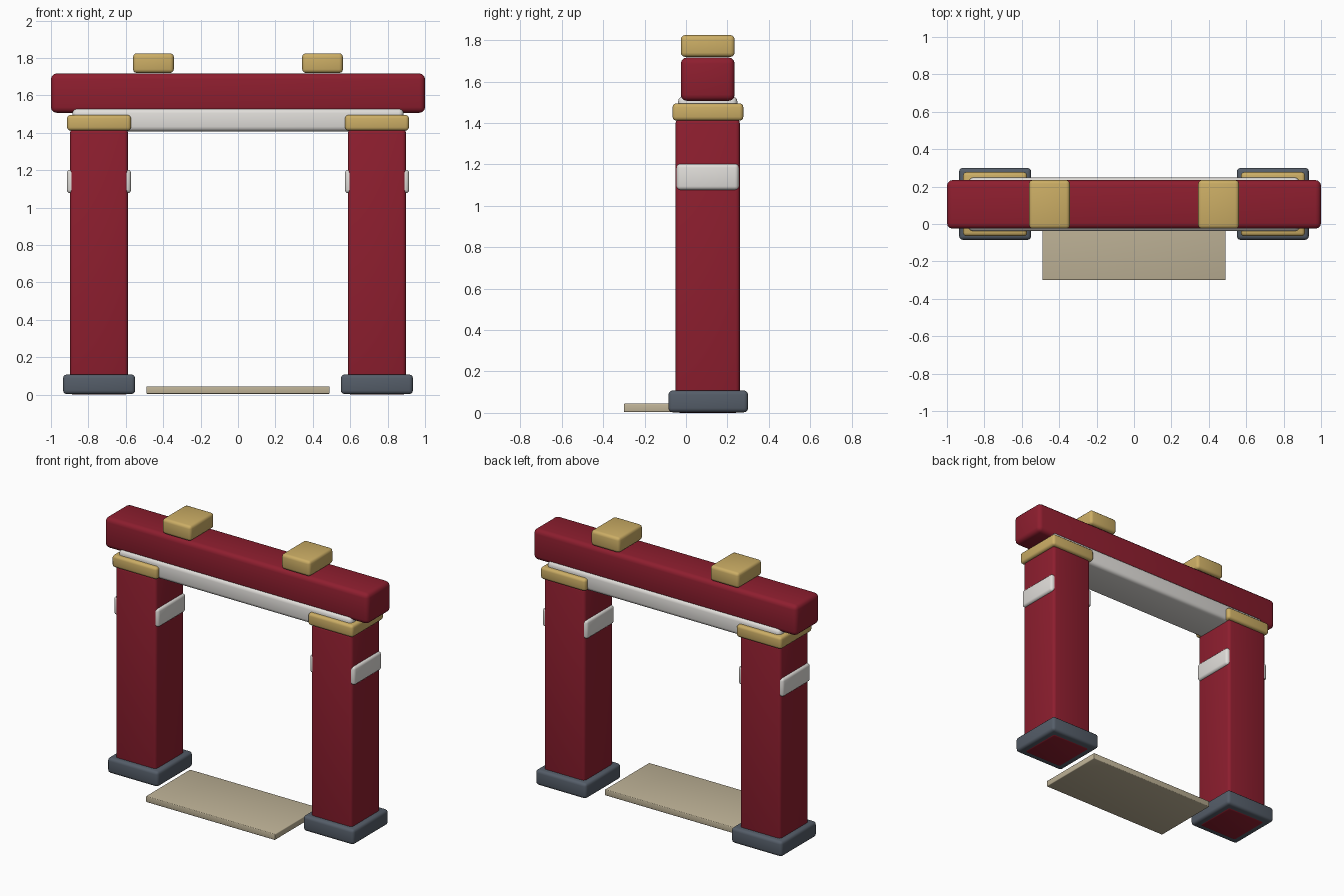
import bpy

if "Cube" in bpy.data.objects:
    bpy.data.objects.remove(bpy.data.objects["Cube"])


def material(name, rgb):
    mat = bpy.data.materials.new(name)
    mat.diffuse_color = (*rgb, 1.0)
    mat.use_nodes = True
    mat.node_tree.nodes["Principled BSDF"].inputs["Base Color"].default_value = mat.diffuse_color
    return mat


RED = material("red_lacquer", (0.27, 0.013, 0.028))
GOLD = material("gold", (0.6, 0.42, 0.13))
STONE = material("blue_grey_stone", (0.09, 0.11, 0.14))
WHITE = material("off_white", (0.75, 0.73, 0.7))
SAND = material("sandstone", (0.52, 0.45, 0.31))


def block(name, x, y, z, bevel, mat):
    """Rounded box filling the given (min, max) ranges."""
    spans = (x, y, z)
    bpy.ops.mesh.primitive_cube_add(size=1, location=[(a + b) / 2 for a, b in spans])
    obj = bpy.context.object
    obj.name = name
    obj.scale = [b - a for a, b in spans]
    bpy.ops.object.transform_apply(location=False, rotation=False, scale=True)
    mod = obj.modifiers.new("rounded_edges", 'BEVEL')
    mod.width = bevel
    mod.segments = 3
    bpy.ops.object.modifier_apply(modifier=mod.name)
    obj.data.materials.append(mat)
    bpy.ops.object.shade_smooth_by_angle()
    return obj


def pair(name, x, y, z, bevel, mat):
    """The same block on the left and right sides."""
    block("left_" + name, (-x[1], -x[0]), y, z, bevel, mat)
    block("right_" + name, x, y, z, bevel, mat)


# Posts with footings, bands and capitals
pair("footing", (0.55, 0.935), (-0.085, 0.30), (0.003, 0.108), 0.02, STONE)
pair("pillar", (0.588, 0.898), (-0.05, 0.26), (0.0, 1.42), 0.02, RED)
pair("pillar_band", (0.572, 0.915), (-0.045, 0.255), (1.077, 1.203), 0.018, WHITE)
pair("capital", (0.572, 0.914), (-0.065, 0.277), (1.412, 1.495), 0.018, GOLD)

# Lintel and main beam
block("lintel", (-0.885, 0.885), (-0.038, 0.248), (1.408, 1.53), 0.025, WHITE)
block("top_beam", (-1.0, 1.0), (-0.025, 0.235), (1.507, 1.717), 0.03, RED)

# Ornament blocks on the beam
pair("roof_block", (0.343, 0.561), (-0.025, 0.235), (1.72, 1.825), 0.02, GOLD)

# Threshold slab
block("threshold", (-0.49, 0.49), (-0.30, 0.18), (0.004, 0.045), 0.005, SAND)
